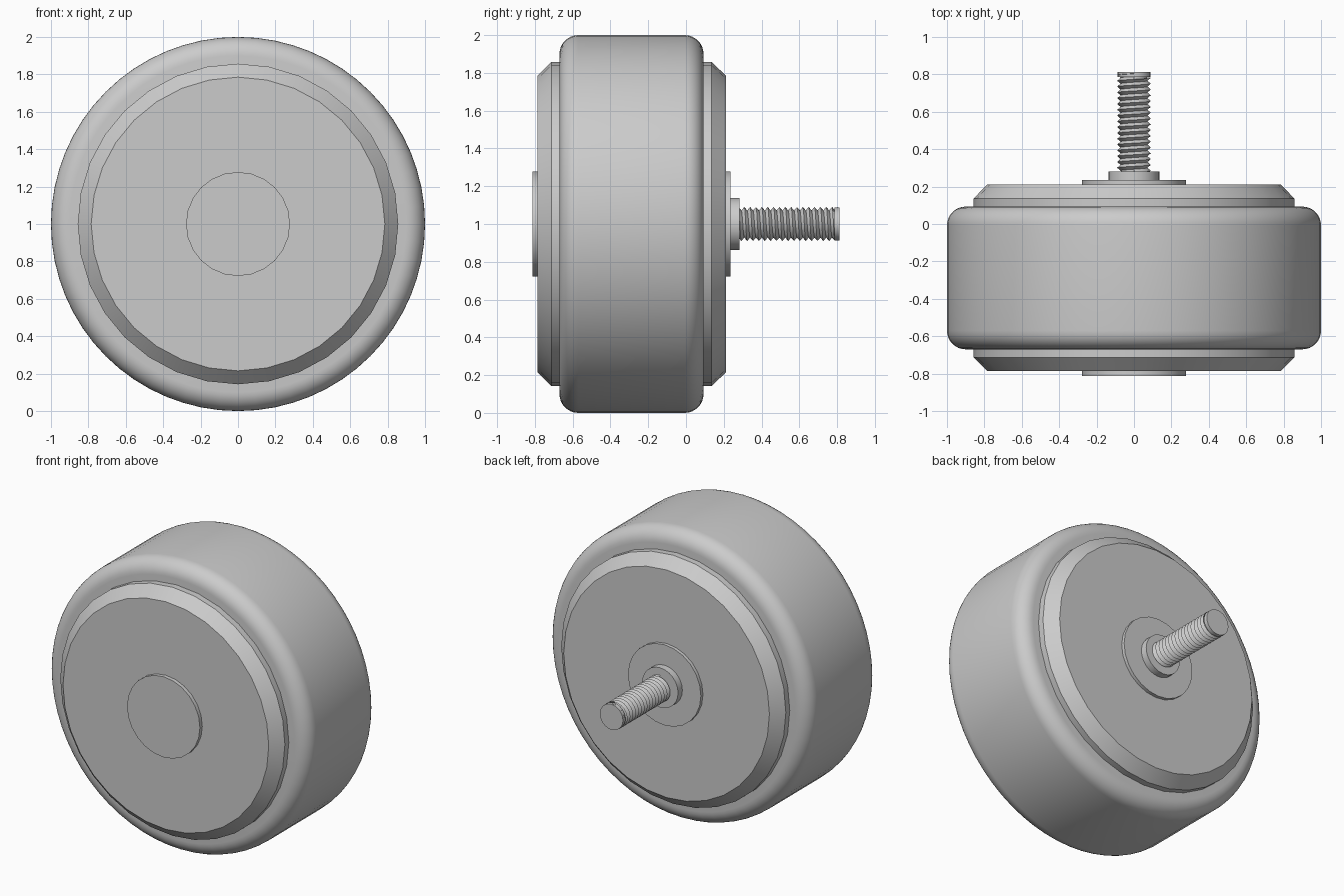
import bpy, bmesh
from math import sin, cos, pi, radians

cube = bpy.data.objects.get("Cube")
if cube:
    bpy.data.objects.remove(cube, do_unlink=True)

grey = bpy.data.materials.new("plain grey")
grey.use_nodes = True
colour = (0.6, 0.6, 0.6, 1)
grey.diffuse_color = colour
grey.node_tree.nodes["Principled BSDF"].inputs["Base Color"].default_value = colour


def on_axis(r, y, a):
    """Point at radius r and angle a around the wheel's axle."""
    return (r * sin(a), y, 1 + r * cos(a))


def finish(name, bm, angle=35):
    bmesh.ops.recalc_face_normals(bm, faces=bm.faces)
    mesh = bpy.data.meshes.new(name)
    bm.to_mesh(mesh)
    bm.free()
    mesh.materials.append(grey)
    obj = bpy.data.objects.new(name, mesh)
    bpy.context.collection.objects.link(obj)
    bpy.ops.object.select_all(action="DESELECT")
    obj.select_set(True)
    bpy.context.view_layer.objects.active = obj
    bpy.ops.object.shade_smooth_by_angle(angle=radians(angle))
    return obj


def lathe(name, profile, sides):
    """Turn (radius, y) points around the axle and cap both ends."""
    bm = bmesh.new()
    rings = [[bm.verts.new(on_axis(r, y, 2 * pi * i / sides)) for i in range(sides)]
             for r, y in profile]
    for a, b in zip(rings, rings[1:]):
        for i in range(sides):
            j = (i + 1) % sides
            bm.faces.new((a[i], a[j], b[j], b[i]))
    bm.faces.new(rings[0])
    bm.faces.new(rings[-1])
    return finish(name, bm)


# Tyre with rounded shoulders
front, back, fillet, steps = -0.67, 0.093, 0.1, 8
arc = [(1 - fillet + fillet * sin(pi / 2 * k / steps),
        fillet * (1 - cos(pi / 2 * k / steps))) for k in range(steps + 1)]
lathe("tyre", [(r, front + d) for r, d in arc]
      + [(r, back - d) for r, d in reversed(arc)], 64)

# Hub with chamfered rims
lathe("hub", [(0.785, -0.786), (0.857, -0.713), (0.857, 0.136), (0.785, 0.212)], 32)

# Centre plates and axle collar
lathe("front_cap", [(0.278, -0.812), (0.278, -0.75)], 24)
lathe("back_plate", [(0.278, 0.19), (0.278, 0.235)], 24)
lathe("axle_collar", [(0.137, 0.2), (0.137, 0.282)], 24)

# Axle core and plain tip
lathe("axle_core", [(0.07, 0.22), (0.07, 0.8)], 24)
lathe("axle_tip", [(0.088, 0.785), (0.088, 0.813)], 24)

# Screw thread: root and crest helices joined into one ridged surface
sides, turns, pitch, start = 24, 17, 0.031, 0.262
bm = bmesh.new()
root, crest = [], []
for k in range(sides * turns + 1):
    a, y = 2 * pi * k / sides, start + pitch * k / sides
    root.append(bm.verts.new(on_axis(0.072, y, a)))
    crest.append(bm.verts.new(on_axis(0.09, y + pitch / 2, a)))
for k in range(sides * turns):
    bm.faces.new((root[k], root[k + 1], crest[k + 1], crest[k]))
    if k + sides < sides * turns:
        bm.faces.new((crest[k], crest[k + 1], root[k + sides + 1], root[k + sides]))
finish("axle_thread", bm)
